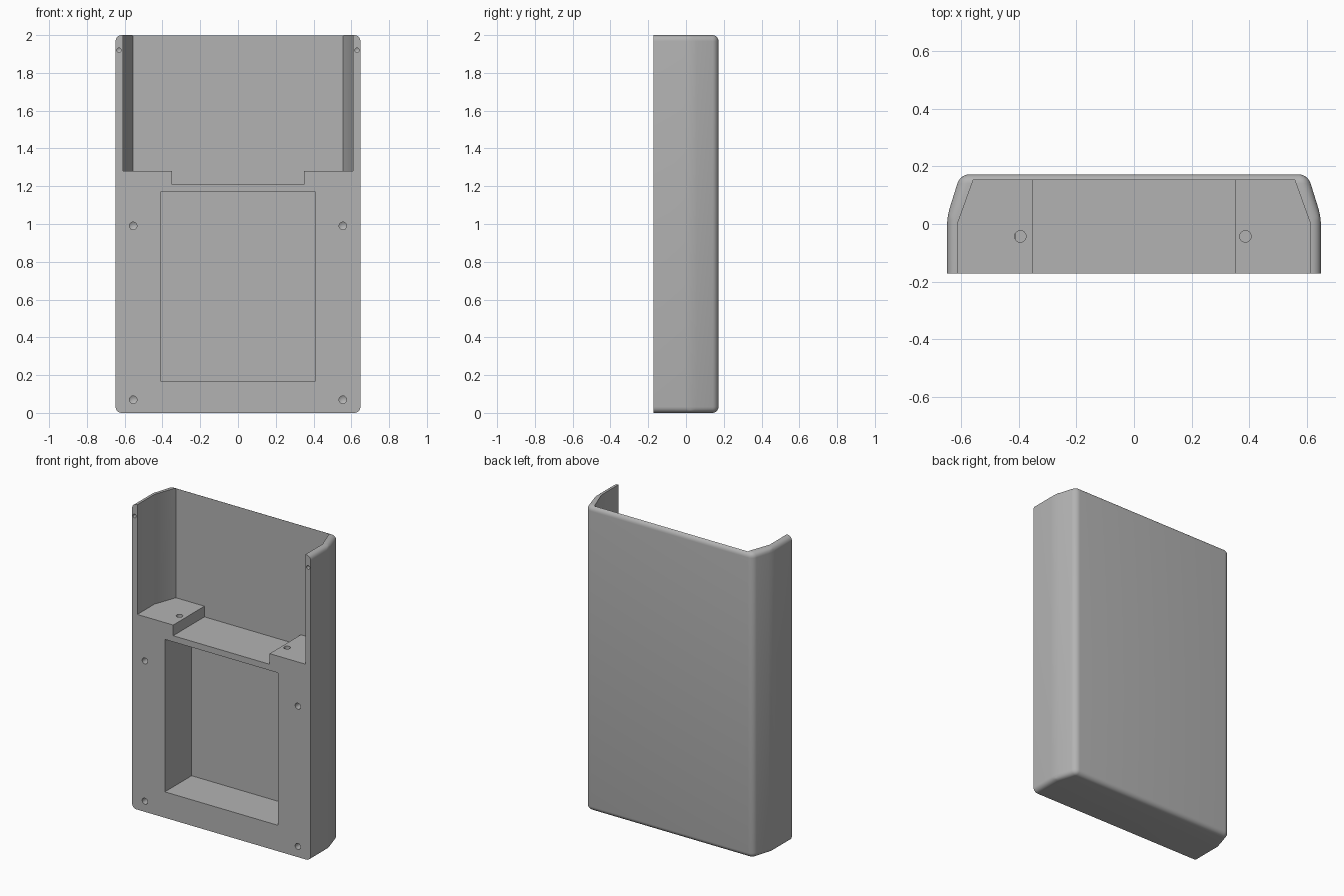
import bpy, bmesh, math
from mathutils import Matrix

default = bpy.data.objects.get("Cube")
if default:
    bpy.data.objects.remove(default, do_unlink=True)

FRONT, BACK, HEIGHT = -0.172, 0.172, 2.0

grey = bpy.data.materials.new("plain grey")
grey.use_nodes = True
colour = (0.45, 0.45, 0.45, 1)
grey.diffuse_color = colour
grey.node_tree.nodes["Principled BSDF"].inputs["Base Color"].default_value = colour


def to_object(name, bm):
    bmesh.ops.recalc_face_normals(bm, faces=bm.faces)
    mesh = bpy.data.meshes.new(name)
    bm.to_mesh(mesh)
    bm.free()
    mesh.materials.append(grey)
    obj = bpy.data.objects.new(name, mesh)
    bpy.context.collection.objects.link(obj)
    return obj


def prism(half_profile, z0, z1):
    """Extrude a profile mirrored across x upwards from z0 to z1."""
    points = half_profile + [(-x, y) for x, y in reversed(half_profile)]
    bm = bmesh.new()
    face = bm.faces.new([bm.verts.new((x, y, z0)) for x, y in points])
    top = bmesh.ops.extrude_face_region(bm, geom=[face])["geom"]
    verts = [g for g in top if isinstance(g, bmesh.types.BMVert)]
    bmesh.ops.translate(bm, verts=verts, vec=(0, 0, z1 - z0))
    return bm


def drill(radius, depth, location, axis_turn, tip=0.0):
    """Round hole cutter, with an optional pointed end."""
    bm = bmesh.new()
    bmesh.ops.create_cone(bm, cap_ends=True, segments=24, radius1=radius,
                          radius2=radius, depth=2 * depth)
    cap = [f for f in bm.faces if f.normal.z < -0.9]
    for v in bmesh.ops.poke(bm, faces=cap)["verts"]:
        v.co.z -= tip
    bmesh.ops.transform(bm, verts=bm.verts,
                        matrix=Matrix.Translation(location) @ Matrix.Rotation(axis_turn, 4, "X"))
    return bm


# Body: chamfered shell outline, rounded everywhere except the flat front
bm = prism([(0.648, FRONT), (0.648, 0.025), (0.602, BACK)], 0, HEIGHT)
bmesh.ops.recalc_face_normals(bm, faces=bm.faces)
rounded = [e for e in bm.edges if any(v.co.y > FRONT + 0.01 for v in e.verts)]
bmesh.ops.bevel(bm, geom=rounded, offset=0.032, offset_type="OFFSET", segments=6,
                profile=0.5, affect="EDGES", clamp_overlap=True)
case = to_object("case_body", bm)

# Cutters: open upper bay, its lower notch, and the front compartment
cutters = [
    ("upper_bay", prism([(0.61, -0.3), (0.61, 0.005), (0.557, 0.152)], 1.28, 2.2)),
    ("bay_notch", prism([(0.35, -0.3), (0.35, 0.152)], 1.21, 1.4)),
    ("front_compartment", prism([(0.41, -0.3), (0.41, 0.105)], 0.17, 1.17)),
]

# Screw holes in the front face, the side rims and the bay floor
into_back = math.pi / 2
for side in (-1, 1):
    for z in (0.07, 0.99):
        cutters.append(("front_hole", drill(0.02, 0.12, (side * 0.555, FRONT, z), into_back, 0.012)))
    cutters.append(("rim_hole", drill(0.012, 0.08, (side * 0.63, FRONT, 1.92), into_back, 0.007)))
    cutters.append(("bay_hole", drill(0.02, 0.13, (side * 0.39 - 0.004, -0.043, 1.28), 0)))

bpy.context.view_layer.objects.active = case
for name, cutter_mesh in cutters:
    cutter = to_object(name, cutter_mesh)
    mod = case.modifiers.new(name, "BOOLEAN")
    mod.operation = "DIFFERENCE"
    mod.solver = "EXACT"
    mod.object = cutter
    bpy.ops.object.modifier_apply(modifier=mod.name)
    bpy.data.objects.remove(cutter, do_unlink=True)

# Smooth the rounded edges, keep the cut edges crisp
bpy.ops.object.select_all(action="DESELECT")
case.select_set(True)
bpy.ops.object.shade_smooth_by_angle(angle=math.radians(20))
